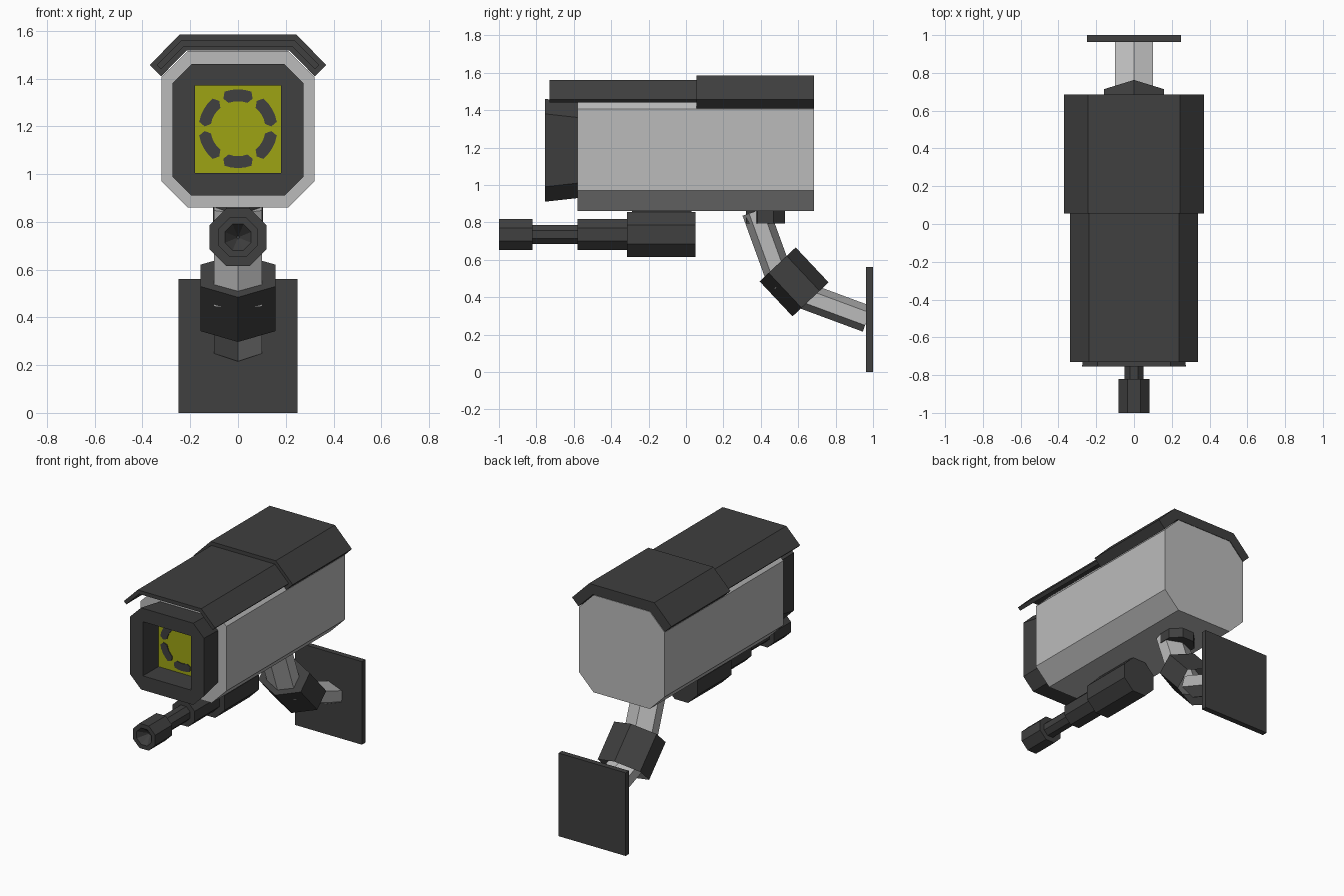
import bpy, bmesh
from math import sin, cos, pi, radians
from mathutils import Vector

if "Cube" in bpy.data.objects:
    bpy.data.objects.remove(bpy.data.objects["Cube"], do_unlink=True)


def material(name, rgb):
    m = bpy.data.materials.new(name)
    m.use_nodes = True
    m.diffuse_color = (*rgb, 1)
    node = next(n for n in m.node_tree.nodes if n.type == "BSDF_PRINCIPLED")
    node.inputs["Base Color"].default_value = (*rgb, 1)
    return m


DARK = material("charcoal", (0.05, 0.05, 0.05))
LIGHT = material("light grey", (0.5, 0.5, 0.5))
YELLOW = material("olive yellow", (0.34, 0.37, 0.007))


def loft(name, rings, mat, start_cap=True, end_cap=True):
    """Skin a series of equally sized point rings."""
    bm = bmesh.new()
    loops = [[bm.verts.new(p) for p in ring] for ring in rings]
    n = len(loops[0])
    for a, b in zip(loops, loops[1:]):
        for i in range(n):
            j = (i + 1) % n
            bm.faces.new((a[i], a[j], b[j], b[i]))
    if start_cap:
        bm.faces.new(loops[0][::-1])
    if end_cap:
        bm.faces.new(loops[-1])
    bmesh.ops.remove_doubles(bm, verts=bm.verts, dist=0.0002)
    bmesh.ops.recalc_face_normals(bm, faces=bm.faces)
    mesh = bpy.data.meshes.new(name)
    bm.to_mesh(mesh)
    bm.free()
    mesh.materials.append(mat)
    obj = bpy.data.objects.new(name, mesh)
    bpy.context.collection.objects.link(obj)
    return obj


def at_y(profile, y):
    return [Vector((x, y, z)) for x, z in profile]


def extrude(name, profile, y0, y1, mat):
    return loft(name, [at_y(profile, y0), at_y(profile, y1)], mat)


def cut_rect(hx, z0, z1, c=0.0):
    """Rectangle with cut corners, always eight points."""
    return [(hx, z0 + c), (hx, z1 - c), (hx - c, z1), (c - hx, z1),
            (-hx, z1 - c), (-hx, z0 + c), (c - hx, z0), (hx - c, z0)]


def octagon(apothem):
    r = apothem / cos(pi / 8)
    return [(r * cos((i + 0.5) * pi / 4), r * sin((i + 0.5) * pi / 4)) for i in range(8)]


def hex_bar(name, start, end, half_x, radius, mat, end_cap=True):
    """Six-sided bar in the x = 0 plane, ridges to front and back."""
    a, b = Vector((0, *start)), Vector((0, *end))
    side = Vector((1, 0, 0))
    up = (b - a).normalized().cross(side)
    ring = [side * half_x * sin(i * pi / 3) / sin(pi / 3) + up * radius * cos(i * pi / 3)
            for i in range(6)]
    return loft(name, [[a + p for p in ring], [b + p for p in ring]], mat, True, end_cap)


# Housing and the flared front frame with its square recess
extrude("housing", cut_rect(0.32, 0.86, 1.515, 0.11), -0.58, 0.685, LIGHT)
hole = cut_rect(0.18, 1.005, 1.37)
loft("front_frame", [at_y(cut_rect(0.255, 0.93, 1.44, 0.08), -0.575),
                     at_y(cut_rect(0.275, 0.91, 1.46, 0.08), -0.755),
                     at_y(hole, -0.755), at_y(hole, -0.575)], DARK, False, False)

# Lamp panel with a ring of six dark curved lamps
extrude("lamp_panel", cut_rect(0.18, 1.005, 1.37), -0.59, -0.581, YELLOW)
for k in range(6):
    mid = radians(90 + 60 * k)
    outline = []
    for r, sign in ((0.165, 1), (0.115, -1)):
        for t in (-20, -10, 0, 10, 20):
            a = mid + sign * radians(t)
            outline.append((r * cos(a), 1.19 + r * sin(a)))
        a = mid + sign * radians(26)
        outline.append((0.14 * cos(a), 1.19 + 0.14 * sin(a)))
    extrude(f"lamp_{k + 1}", outline, -0.596, -0.59, DARK)


# Folded sun hood in two overlapping lengths
def hood(name, top_x, top_z, edge_x, edge_z, t, y0, y1):
    d, s = t * 0.707, t * 0.414
    half = [(top_x, top_z), (edge_x, edge_z), (edge_x - d, edge_z - d), (top_x - s, top_z - t)]
    extrude(name, half + [(-x, z) for x, z in half[::-1]], y0, y1, DARK)


hood("rear_hood", 0.243, 1.585, 0.37, 1.457, 0.068, 0.055, 0.685)
hood("front_hood", 0.237, 1.56, 0.34, 1.457, 0.025, -0.73, 0.06)

# Stepped microphone, hollow at the tip, and its pad under the housing
steps = [(-0.94, 0.006), (-1.0, 0.055), (-1.0, 0.083), (-0.82, 0.083), (-0.82, 0.05),
         (-0.58, 0.05), (-0.58, 0.083), (-0.315, 0.083), (-0.315, 0.12), (0.05, 0.12)]
loft("microphone", [[Vector((x, y, z + 0.735)) for x, z in octagon(r)] for y, r in steps], DARK)
extrude("microphone_pad", cut_rect(0.05, 0.84, 0.865), -0.29, 0.03, DARK)

# Wall bracket: socket, two arms, elbow and wall plate
loft("bracket_socket", [[Vector((x, y + 0.425, z)) for x, y in octagon(0.104)]
                        for z in (0.795, 0.865)], DARK)
hex_bar("upper_arm", (0.372, 0.86), (0.517, 0.46), 0.1, 0.074, LIGHT)
hex_bar("elbow", (0.49, 0.575), (0.666, 0.388), 0.158, 0.1325, DARK, end_cap=False)
hex_bar("lower_arm", (0.6, 0.42), (0.97, 0.283), 0.1, 0.072, LIGHT)
extrude("wall_plate", cut_rect(0.25, 0.0, 0.56), 0.963, 1.0, DARK)
